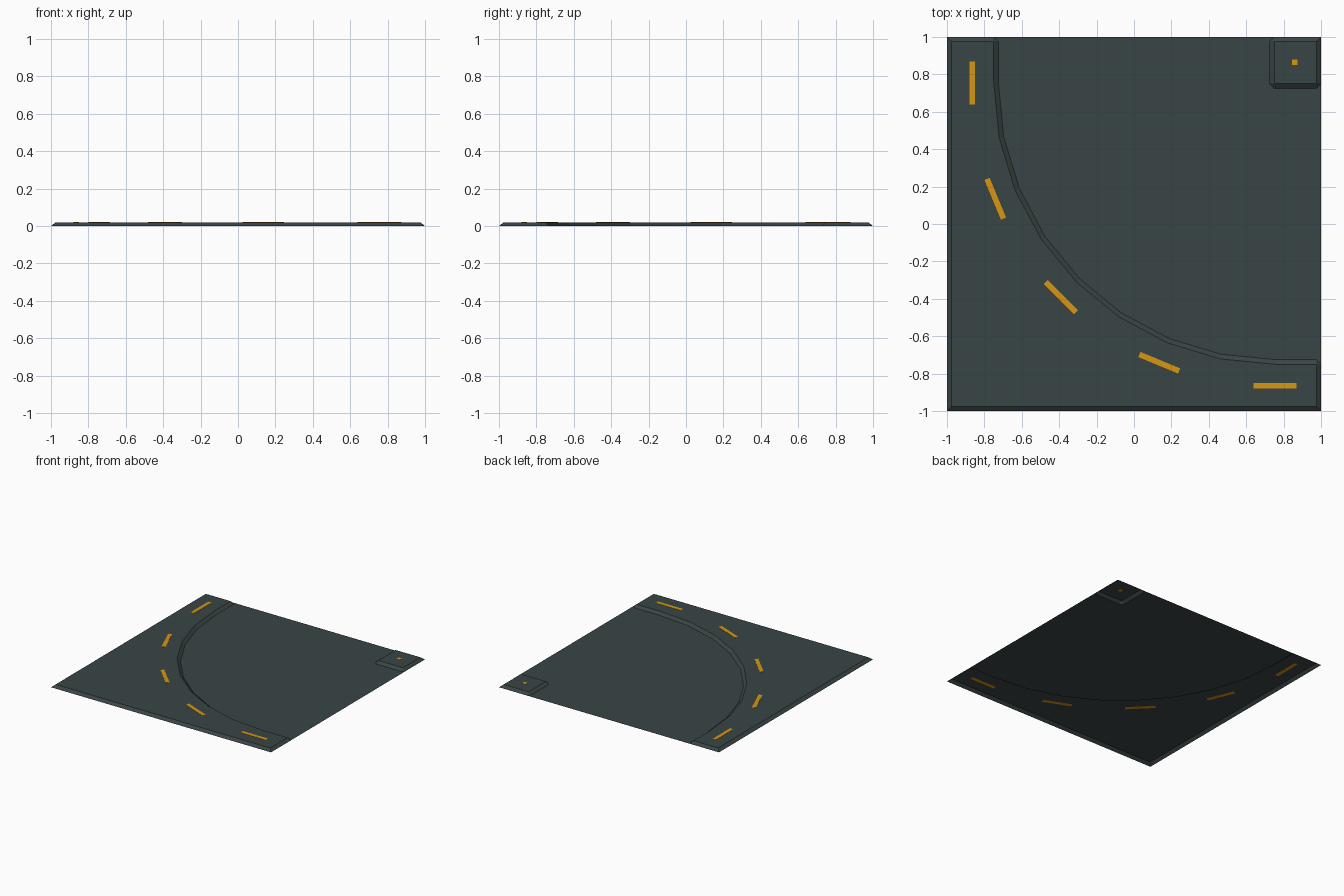
import bpy, bmesh, math
from mathutils import Matrix, Vector

if "Cube" in bpy.data.objects:
    bpy.data.objects.remove(bpy.data.objects["Cube"])

H = 0.02      # height of the raised kerbs
C = 0.755     # centre of the bend (x and y)
SEG = 8


def material(name, rgb):
    m = bpy.data.materials.new(name)
    m.diffuse_color = (*rgb, 1)
    m.use_nodes = True
    m.node_tree.nodes["Principled BSDF"].inputs["Base Color"].default_value = m.diffuse_color
    return m


slate = material("dark slate", (0.042, 0.059, 0.059))
amber = material("amber", (0.68, 0.31, 0.006))


def finish(name, bm, mat):
    bmesh.ops.remove_doubles(bm, verts=bm.verts, dist=1e-5)
    me = bpy.data.meshes.new(name)
    bm.to_mesh(me)
    bm.free()
    me.materials.append(mat)
    ob = bpy.data.objects.new(name, me)
    bpy.context.collection.objects.link(ob)
    return ob


def add_face(bm, pts):
    clean = [p for i, p in enumerate(pts) if p != pts[i - 1]]
    f = bm.faces.new([bm.verts.new(p) for p in clean])
    f.normal_update()
    if f.normal.z < 0:
        f.normal_flip()


def raised(name, pairs):
    """Flat top with sloped sides, from (top point, foot point) pairs."""
    bm = bmesh.new()
    top = [(*t, H) for t, f in pairs]
    foot = [(*f, 0) for t, f in pairs]
    add_face(bm, top)
    for i in range(len(pairs)):
        add_face(bm, [top[i - 1], top[i], foot[i], foot[i - 1]])
    return finish(name, bm, slate)


def bend(r, t):
    return (C - r * math.cos(t), C - r * math.sin(t))


# Outer kerb following the bend
steps = [math.pi / 2 * i / SEG for i in range(SEG, -1, -1)]
inner = [((.975, -.75), (1, -.75)), ((.975, -.75), (.975, -.725))]
inner += [(bend(1.505, t), bend(1.48, t)) for t in steps]
inner += [((-.75, .975), (-.725, .975)), ((-.75, .975), (-.75, 1))]
raised("outer_kerb", [((-.975, -.975), (-1, -1)), ((.975, -.975), (1, -1))]
       + inner + [((-.975, .975), (-1, 1))])

# Small corner kerb
corner = [((.75, .975), (.75, 1)), ((.75, .975), (.725, .975)),
          ((.75, .75), (.725, .75)), ((.75, .75), (.75, .725)),
          ((.975, .75), (.975, .725)), ((.975, .75), (1, .75))]
raised("corner_kerb", corner + [((.975, .975), (1, 1))])

# Road surface between the kerbs
bm = bmesh.new()
add_face(bm, [(*f, 0) for t, f in inner + corner])
finish("road_surface", bm, slate)


# Marker strips let into the kerb tops
def marker(name, x, y, length, angle):
    bm = bmesh.new()
    bmesh.ops.create_cube(bm, size=1, matrix=Matrix.Translation((x, y, H))
                          @ Matrix.Rotation(angle, 4, 'Z')
                          @ Matrix.Diagonal((0.03, length, 0.003, 1)))
    finish(name, bm, amber)


for i in range(5):
    a = math.radians(22.5 * i)
    marker(f"marker_strip_{i + 1}", *bend(1.62, a), 0.23, a)
marker("corner_marker", 0.86, 0.865, 0.03, 0)
